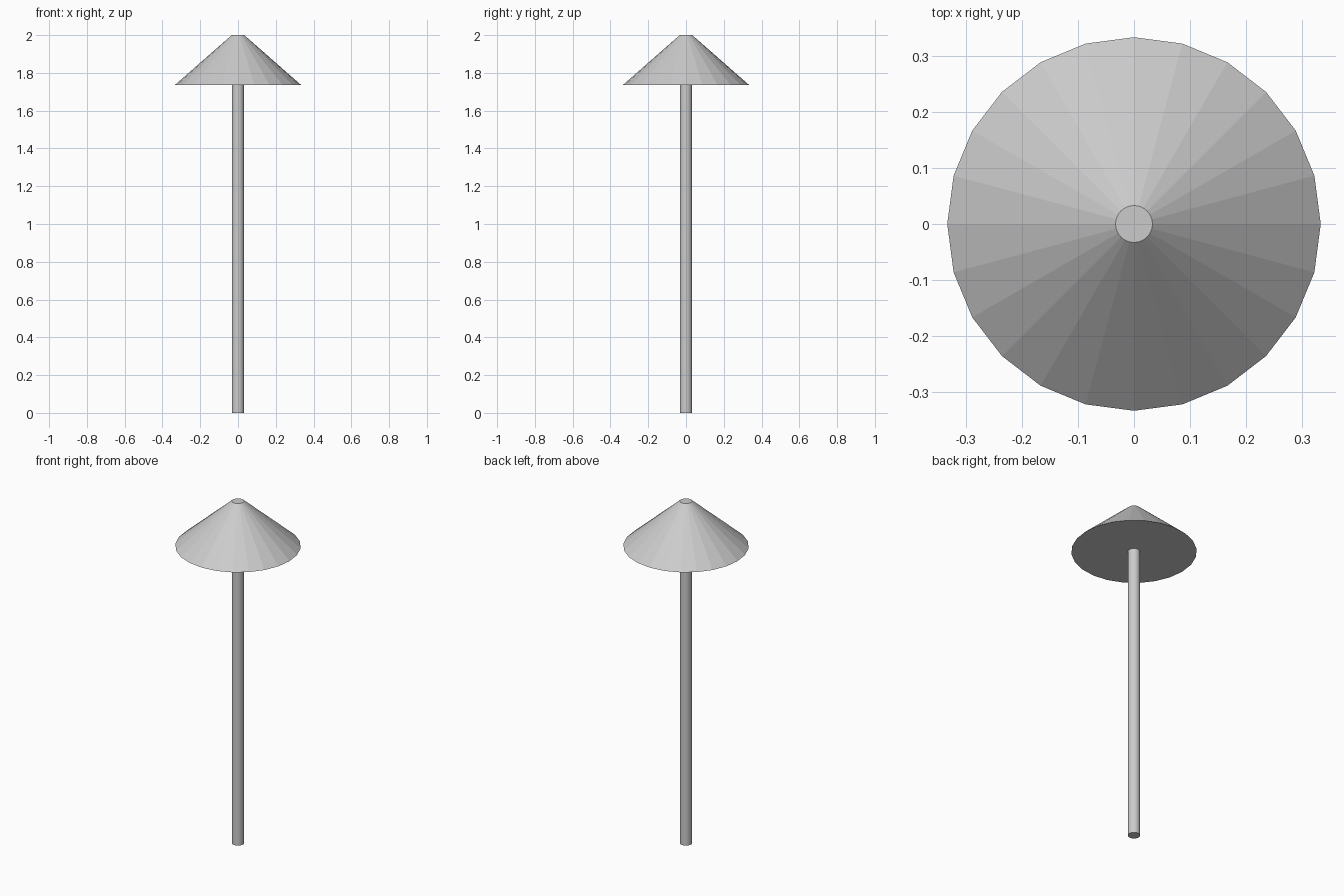
import bpy

if "Cube" in bpy.data.objects:
    bpy.data.objects.remove(bpy.data.objects["Cube"])

SIDES = 24
POLE_R = 0.033
SHADE_R = 0.333
SHADE_Z = 1.737
TOP_Z = 2.0


def tapered(name, r_bottom, r_top, z0, z1):
    bpy.ops.mesh.primitive_cone_add(
        vertices=SIDES, radius1=r_bottom, radius2=r_top,
        depth=z1 - z0, location=(0, 0, (z0 + z1) / 2))
    obj = bpy.context.object
    obj.name = name
    return obj


# Slim round pole, ending just inside the shade
pole = tapered("pole", POLE_R, POLE_R, 0, SHADE_Z + 0.01)
bpy.ops.object.shade_smooth_by_angle()

# Faceted conical shade with flat underside and small flat top
shade = tapered("shade", SHADE_R, POLE_R, SHADE_Z, TOP_Z)
